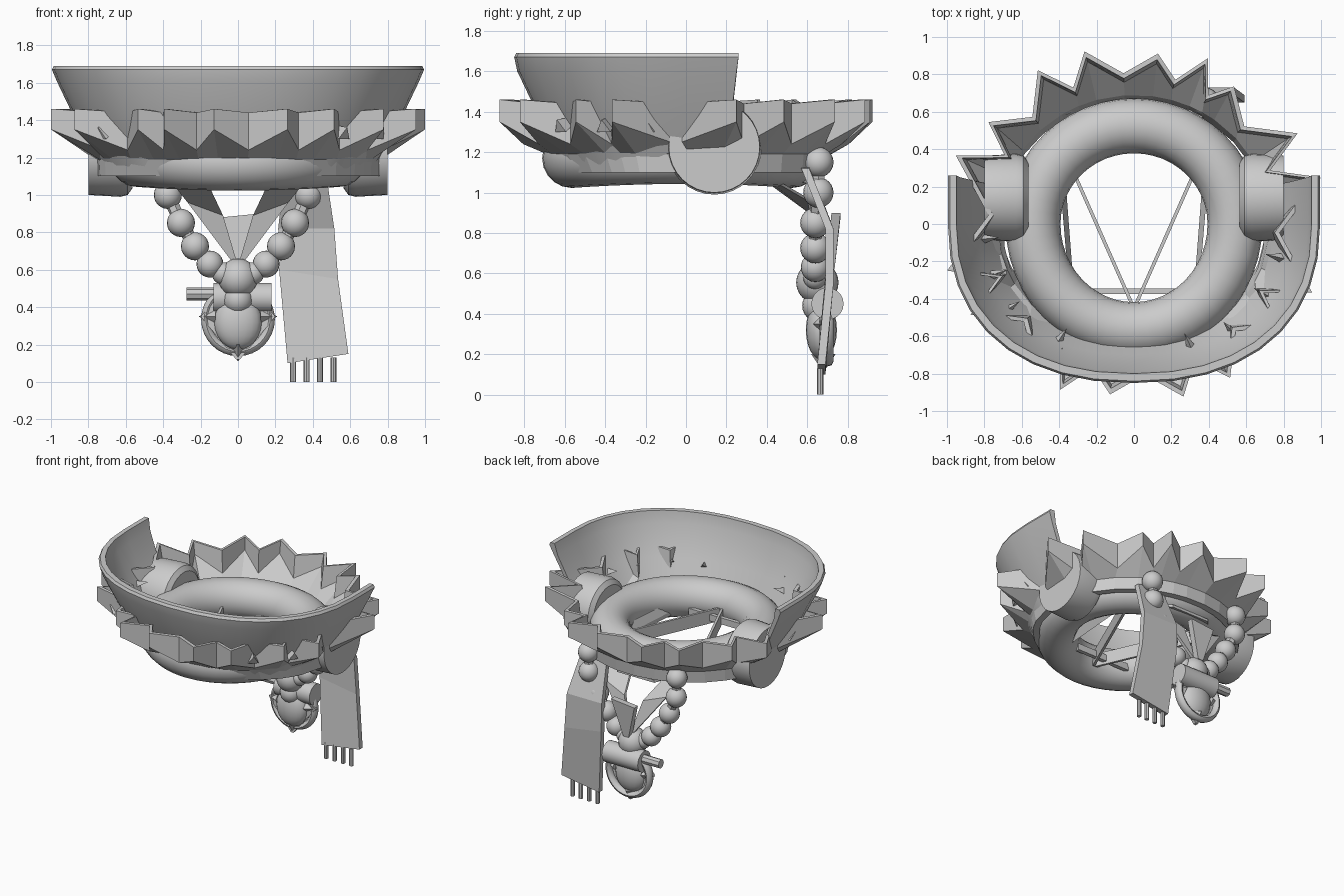
import bpy, bmesh, math
from math import sin, cos, pi, radians
from mathutils import Vector

if "Cube" in bpy.data.objects:
    bpy.data.objects.remove(bpy.data.objects["Cube"])

grey = bpy.data.materials.new("plain grey")
grey.use_nodes = True
grey.diffuse_color = (0.6, 0.6, 0.6, 1)
grey.node_tree.nodes["Principled BSDF"].inputs["Base Color"].default_value = (0.6, 0.6, 0.6, 1)


def finish(name, bm, angle=35):
    bmesh.ops.recalc_face_normals(bm, faces=bm.faces)
    mesh = bpy.data.meshes.new(name)
    bm.to_mesh(mesh)
    bm.free()
    ob = bpy.data.objects.new(name, mesh)
    bpy.context.collection.objects.link(ob)
    mesh.materials.append(grey)
    if angle:
        bpy.ops.object.select_all(action='DESELECT')
        ob.select_set(True)
        bpy.context.view_layer.objects.active = ob
        bpy.ops.object.shade_smooth_by_angle(angle=radians(angle))
    return ob


def loft(name, rings, closed=True, wrap=False, angle=35):
    """Skin a list of rings; closed joins each ring, wrap joins last to first."""
    bm = bmesh.new()
    vs = [[bm.verts.new(p) for p in r] for r in rings]
    n = len(vs[0])
    for i in range(len(vs) if wrap else len(vs) - 1):
        a, b = vs[i], vs[(i + 1) % len(vs)]
        for j in range(n if closed else n - 1):
            k = (j + 1) % n
            bm.faces.new((a[j], a[k], b[k], b[j]))
    if not wrap and closed:
        bm.faces.new(vs[0])
        bm.faces.new(vs[-1])
    elif wrap and not closed:
        bm.faces.new([r[0] for r in vs])
        bm.faces.new([r[-1] for r in vs])
    return finish(name, bm, angle)


def sphere(name, loc, r, scale=(1, 1, 1)):
    bm = bmesh.new()
    bmesh.ops.create_uvsphere(bm, u_segments=20, v_segments=12, radius=r)
    for v in bm.verts:
        v.co = Vector(loc) + Vector(v.co[i] * scale[i] for i in range(3))
    return finish(name, bm, 60)


def rod(name, a, b, r1, r2=None, sides=20):
    """Cylinder or cone between two points."""
    a, b = Vector(a), Vector(b)
    bm = bmesh.new()
    bmesh.ops.create_cone(bm, cap_ends=True, segments=sides, radius1=r1,
                          radius2=r1 if r2 is None else r2, depth=(b - a).length)
    turn = (b - a).to_track_quat('Z', 'Y')
    for v in bm.verts:
        v.co = turn @ v.co + (a + b) / 2
    return finish(name, bm)


def sheet(name, rows, offset):
    """Slab skinned from rows of (left, right) points, thickened by offset."""
    off = Vector(offset)
    return loft(name, [[Vector(l), Vector(r), Vector(r) + off, Vector(l) + off]
                       for l, r in rows], angle=0)


# Flared front collar with a thicker rim, slightly squared in plan
def collar_ring(rx, ry, z, back):
    path = [(-rx, back)]
    for i in range(19):
        t = pi * i / 18
        c, s = cos(t), sin(t)
        path.append((-rx * math.copysign(abs(c) ** 0.88, c), -ry * abs(s) ** 0.88))
    path.append((rx, back))
    return [(x, y, z) for x, y in path]


profile = [(0.73, 0.63, 1.14, 0.2), (0.86, 0.73, 1.38, 0.225), (0.965, 0.835, 1.6, 0.25),
           (0.995, 0.85, 1.67, 0.26), (0.985, 0.84, 1.69, 0.26), (0.95, 0.80, 1.69, 0.26),
           (0.93, 0.79, 1.6, 0.25), (0.83, 0.70, 1.38, 0.225), (0.70, 0.60, 1.14, 0.2)]
loft("front_collar", [collar_ring(*p) for p in profile], closed=False, wrap=True, angle=20)

# Small shards standing on the inside of the collar
shards = [(-0.8, -0.08), (-0.75, -0.27), (-0.68, -0.46), (-0.4, -0.62), (0.3, -0.65),
          (0.53, -0.58), (0.71, -0.38), (0.78, -0.18)]
for i, (x, y) in enumerate(shards):
    rod(f"inner_shard_{i + 1}", (x * 1.08, y * 1.08, 1.32), (x * 0.9, y * 0.9, 1.38), 0.045, 0, 3)

# Star-shaped ring of spikes around the whole collar
tips = [(14, 1.03), (29, 1.0), (54, 0.91), (66, 0.97), (82, 0.92),
        (106, 0.96), (122, 0.97), (145, 0.95), (159, 1.02)]
tips += [(a + 180, r) for a, r in tips]
star = []
for i, (a, r) in enumerate(tips):
    nxt = tips[(i + 1) % len(tips)][0] + (360 if i == len(tips) - 1 else 0)
    mid = radians((a + nxt) / 2)
    star += [(radians(a), r), (mid, 0.81 - 0.03 * abs(cos(mid)))]


def base(rx, front, back, z):
    return [(rx * cos(a), (front if sin(a) < 0 else back) * sin(a), z) for a, r in star]


def points(scale, z, zv):
    return [(scale * r * cos(a), scale * r * sin(a), zv if i % 2 else z)
            for i, (a, r) in enumerate(star)]


loft("spike_ring", [base(0.76, 0.64, 0.71, 1.1), base(0.765, 0.69, 0.72, 1.19),
                    points(1, 1.35, 1.24), points(1, 1.46, 1.44), points(0.965, 1.46, 1.44),
                    points(0.94, 1.37, 1.27), base(0.73, 0.66, 0.69, 1.2),
                    base(0.71, 0.6, 0.66, 1.1)], wrap=True, angle=0)

# Padded neck roll, deeper at the front
roll = []
for i in range(48):
    t = 2 * pi * i / 48
    c = Vector((0.54 * cos(t), (0.565 if sin(t) < 0 else 0.525) * sin(t), 1.19 - 0.02 * sin(t) ** 2))
    out = Vector((cos(t), sin(t), 0))
    roll.append([c + out * 0.147 * cos(u) + Vector((0, 0, 0.147 * sin(u)))
                 for u in (2 * pi * j / 20 for j in range(20))])
loft("neck_roll", roll, wrap=True, angle=60)

for s, side in ((1, "left"), (-1, "right")):
    # Side drums with a rounded inner edge
    drum = [(0.80, 0.225), (0.63, 0.235), (0.59, 0.225), (0.565, 0.19)]
    loft(side + "_drum", [[(s * x, 0.14 + r * cos(t), 1.225 + r * sin(t))
                           for t in (2 * pi * k / 32 for k in range(32))] for x, r in drum])
    # Inner upright straps and side bars
    sheet(side + "_inner_strap", [((0, -0.43, 1.08), (0, -0.43, 1.18)),
                                  ((s * 0.31, 0.27, 1.08), (s * 0.31, 0.27, 1.18))], (s * 0.02, 0, 0))
    sheet(side + "_inner_bar", [((s * 0.32, -0.37, 1.09), (s * 0.345, -0.37, 1.15)),
                                ((s * 0.365, 0.22, 1.09), (s * 0.395, 0.22, 1.15))], (0, 0, 0.03))
    # Hanging V strap behind
    sheet(side + "_back_strap", [((s * 0.38, 0.36, 1.1), (s * 0.17, 0.36, 1.08)),
                                 ((s * 0.27, 0.6, 0.96), (s * 0.08, 0.62, 0.89)),
                                 ((s * 0.03, 0.67, 0.64), (s * 0.0, 0.67, 0.62))], (0, 0.025, 0))
    # String of beads with its cord
    beads = [(0.38, 1.15, 0.075), (0.375, 1.0, 0.075), (0.305, 0.85, 0.075), (0.23, 0.725, 0.075),
             (0.15, 0.63, 0.072), (0.08, 0.58, 0.06)]
    spots = [(s * x, 0.655 - 0.015 * (i > 1), z) for i, (x, z, r) in enumerate(beads)]
    for i, spot in enumerate(spots):
        sphere(f"{side}_bead_{i + 1}", spot, beads[i][2])
        if i:
            rod(f"{side}_cord_{i}", spots[i - 1], spot, 0.035, sides=6)
    # Side points of the pendant
    rod(side + "_pendant_point", (s * 0.12, 0.68, 0.35), (s * 0.21, 0.68, 0.35), 0.05, 0, 4)

# Web behind the neck roll and fan above the pendant
sheet("back_web", [((-0.36, 0.38, 1.1), (0.36, 0.38, 1.1)),
                   ((-0.16, 0.62, 1.04), (0.16, 0.62, 1.04))], (0, 0, 0.02))
sheet("fan", [((-0.02, 0.69, 0.62), (0.025, 0.69, 0.62)),
              ((-0.09, 0.72, 0.88), (0.11, 0.72, 0.9))], (0, 0.045, 0))
sheet("front_inner_bar", [((-0.24, -0.375, 1.1), (-0.24, -0.345, 1.1)),
                          ((0.22, -0.375, 1.1), (0.22, -0.345, 1.1))], (0, 0, 0.05))

# Pendant: centre bead, drop, pointed plate, oval setting, lower point and clasp
sphere("pendant_bead", (0, 0.65, 0.555), 0.105)
sphere("pendant_neck", (0, 0.655, 0.44), 0.08)
sphere("pendant_drop", (0, 0.67, 0.32), 0.128, (1, 0.6, 1.15))
sheet("pendant_plate", [((-0.1, 0.665, 0.46), (0.1, 0.665, 0.46)), ((-0.2, 0.665, 0.35), (0.2, 0.665, 0.35)),
                        ((-0.01, 0.665, 0.12), (0.01, 0.665, 0.12))], (0, 0.025, 0))
setting = []
for i in range(32):
    t = 2 * pi * i / 32
    setting.append([((0.172 + 0.025 * cos(u)) * cos(t), 0.695 + 0.035 * sin(u),
                     0.335 + (0.172 + 0.025 * cos(u)) * sin(t))
                    for u in (2 * pi * j / 8 for j in range(8))])
loft("pendant_setting", setting, wrap=True, angle=50)
rod("pendant_tip", (0, 0.68, 0.2), (0, 0.68, 0.11), 0.06, 0, 4)
rod("clasp_barrel", (-0.13, 0.70, 0.45), (0.18, 0.70, 0.45), 0.08)
rod("clasp_pin", (-0.275, 0.70, 0.47), (-0.13, 0.70, 0.47), 0.034, sides=8)

# Ribbon with a tasselled end
sheet("ribbon", [((0.25, 0.57, 1.14), (0.47, 0.57, 1.12)), ((0.215, 0.69, 0.82), (0.515, 0.69, 0.82)),
                 ((0.22, 0.69, 0.6), (0.535, 0.69, 0.55)), ((0.265, 0.65, 0.1), (0.59, 0.65, 0.15))],
      (0, 0.04, 0))
for i in range(4):
    x = 0.295 + 0.072 * i
    rod(f"tassel_{i + 1}", (x, 0.665, 0), (x, 0.665, 0.13), 0.016, sides=8)
